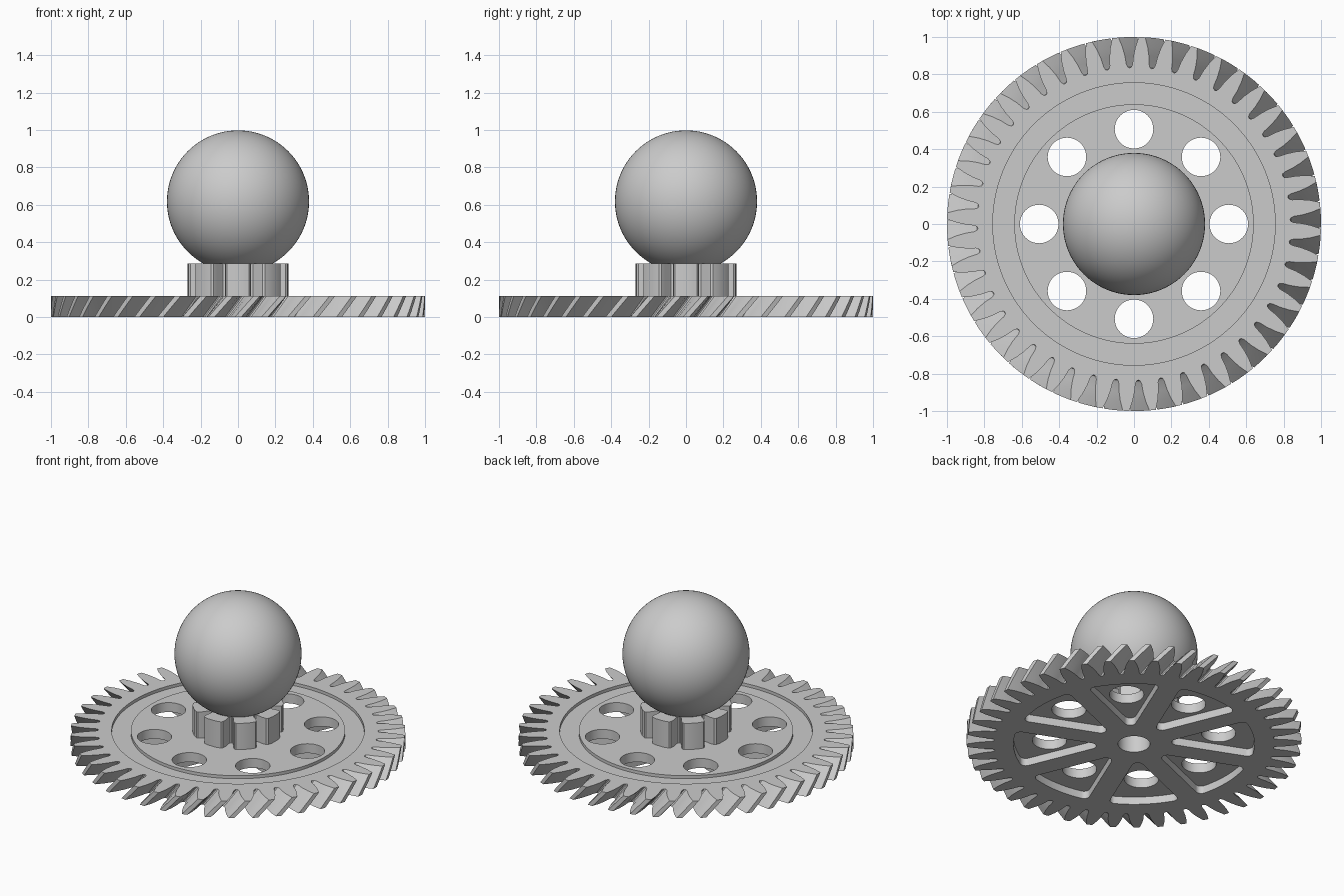
import bpy, bmesh
from math import sin, cos, pi, radians, asin, degrees

if "Cube" in bpy.data.objects:
    bpy.data.objects.remove(bpy.data.objects["Cube"])


def link(name, bm):
    bmesh.ops.recalc_face_normals(bm, faces=bm.faces)
    me = bpy.data.meshes.new(name)
    bm.to_mesh(me)
    bm.free()
    ob = bpy.data.objects.new(name, me)
    bpy.context.collection.objects.link(ob)
    return ob


def prism(name, loops, z0, z1, twist=0.0, layers=1):
    """Extrude closed 2D loops upward, turning them by twist on the way."""
    bm = bmesh.new()
    for pts in loops:
        rows = []
        for k in range(layers + 1):
            t = k / layers
            c, s = cos(twist * t), sin(twist * t)
            rows.append([bm.verts.new((x * c - y * s, x * s + y * c, z0 + (z1 - z0) * t))
                         for x, y in pts])
        n = len(pts)
        for a, b in zip(rows, rows[1:]):
            for i in range(n):
                j = (i + 1) % n
                bm.faces.new((a[i], a[j], b[j], b[i]))
        bm.faces.new(rows[0][::-1])
        bm.faces.new(rows[-1])
    return link(name, bm)


def ring(name, r0, r1, z0, z1, n=128):
    bm = bmesh.new()
    rows = [[bm.verts.new((r * cos(2 * pi * i / n), r * sin(2 * pi * i / n), z)) for i in range(n)]
            for r, z in ((r0, z0), (r1, z0), (r1, z1), (r0, z1))]
    for k in range(4):
        a, b = rows[k], rows[(k + 1) % 4]
        for i in range(n):
            j = (i + 1) % n
            bm.faces.new((a[i], a[j], b[j], b[i]))
    return link(name, bm)


def arc(cx, cy, r, a0, a1, n):
    return [(cx + r * cos(radians(a0 + (a1 - a0) * i / n)),
             cy + r * sin(radians(a0 + (a1 - a0) * i / n))) for i in range(n + 1)]


def circle(cx, cy, r, n=48):
    return arc(cx, cy, r, 0, 360, n)[:-1]


def spin(pts, a):
    return [(x * cos(a) - y * sin(a), x * sin(a) + y * cos(a)) for x, y in pts]


def gear_outline(teeth, half):
    """half: (radius, angle from tooth centre), from valley up to tip."""
    pts = []
    for t in range(teeth):
        c = 2 * pi * t / teeth
        pts += [(r * cos(c - a), r * sin(c - a)) for r, a in half]
        pts += [(r * cos(c + a), r * sin(c + a)) for r, a in reversed(half[1:])]
    return pts


def cut(ob, cutter):
    cutter.hide_render = True
    m = ob.modifiers.new("cut", "BOOLEAN")
    m.operation, m.solver, m.object = "DIFFERENCE", "EXACT", cutter
    bpy.context.view_layer.objects.active = ob
    bpy.ops.object.modifier_apply(modifier=m.name)
    bpy.data.objects.remove(cutter)


def smooth(ob):
    bpy.ops.object.select_all(action="DESELECT")
    ob.select_set(True)
    bpy.context.view_layer.objects.active = ob
    bpy.ops.object.shade_smooth_by_angle(angle=radians(30))


H = 0.112      # wheel thickness
TOP = 0.285    # top of the small gear
EIGHTH = pi / 4

# helical wheel
wheel = prism("helical_gear_wheel", [gear_outline(44, [
    (0.835, pi / 44), (0.839, 0.060), (0.855, 0.052), (0.90, 0.046),
    (0.95, 0.034), (1.0, 0.017)])], 0, H, twist=0.1, layers=4)

# shallow groove on top
cut(wheel, ring("groove_cutter", 0.64, 0.755, H - 0.02, H + 0.1))

# rounded triangular pockets underneath
w, rho, R = 0.065, 0.035, 0.72
ax = (w + rho) / sin(radians(22.5))
d = R - rho
phi = 22.5 - degrees(asin((w + rho) / d))
cx, cy = d * cos(radians(phi)), d * sin(radians(phi))
pocket = (arc(ax, 0, rho, 112.5, 247.5, 10) + arc(cx, -cy, rho, 247.5, 360 - phi, 8)
          + arc(0, 0, R, -phi, phi, 12)[1:-1] + arc(cx, cy, rho, phi, 112.5, 8))
cut(wheel, prism("pocket_cutter", [spin(pocket, i * EIGHTH) for i in range(8)], -0.1, 0.05))

# eight through holes and the centre bore
holes = [circle(0.507 * cos(i * EIGHTH), 0.507 * sin(i * EIGHTH), 0.103) for i in range(8)]
cut(wheel, prism("hole_cutter", holes + [circle(0, 0, 0.096)], -0.2, 0.4))
smooth(wheel)

# small straight gear on the hub
pinion = prism("pinion", [gear_outline(8, [
    (0.182, pi / 8), (0.185, 0.345), (0.20, 0.315), (0.235, 0.295),
    (0.262, 0.26), (0.27, 0.22), (0.272, 0.10)])], H - 0.002, TOP)
cut(pinion, prism("bore_cutter", [circle(0, 0, 0.096)], 0, 0.4))
smooth(pinion)

# ball
bpy.ops.mesh.primitive_uv_sphere_add(segments=96, ring_count=48, radius=0.38, location=(0, 0, 0.618))
ball = bpy.context.object
ball.name = "ball"
smooth(ball)
